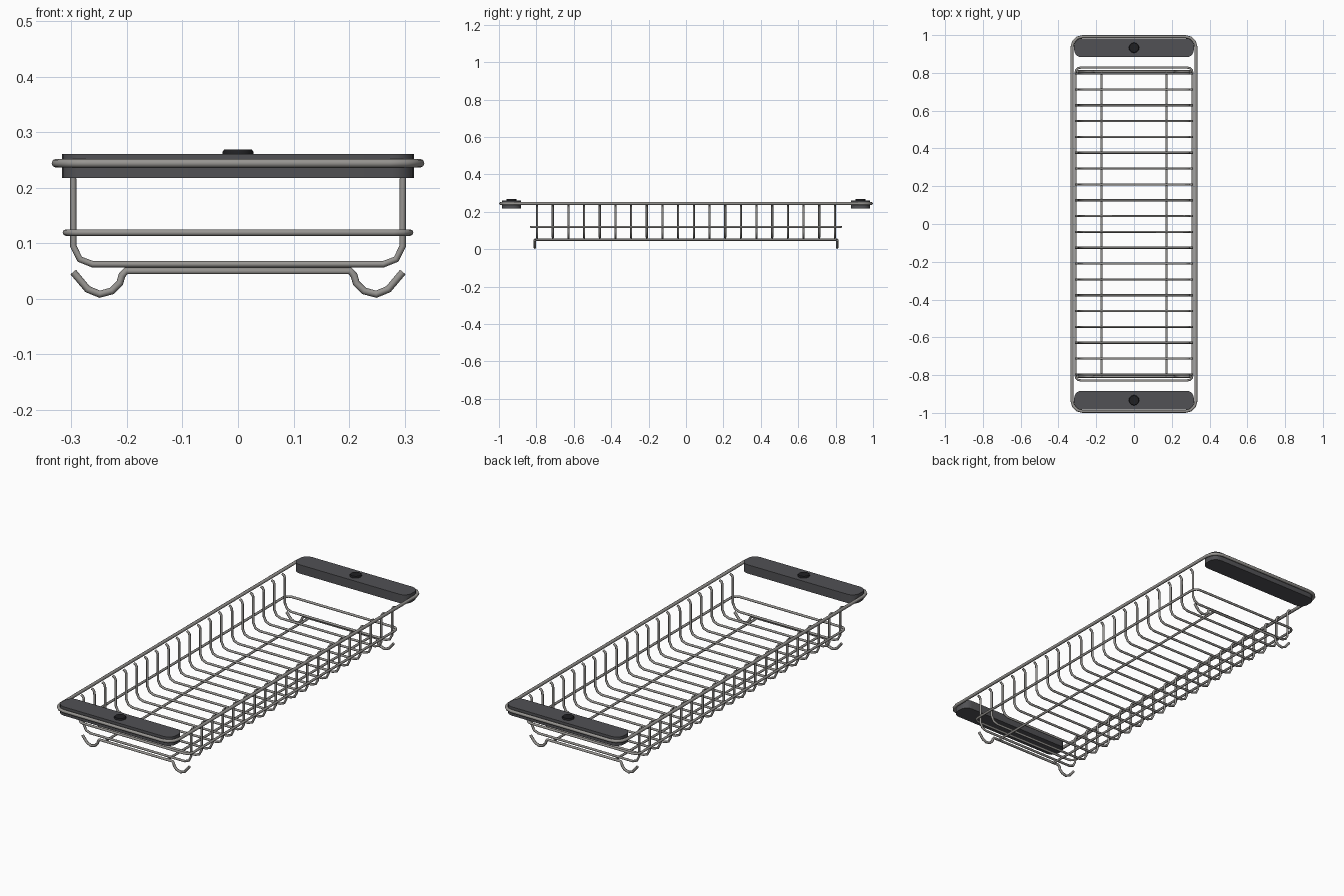
import bpy, bmesh
from math import sin, cos, pi, radians

cube = bpy.data.objects.get("Cube")
if cube:
    bpy.data.objects.remove(cube)


def material(name, value):
    m = bpy.data.materials.new(name)
    m.use_nodes = True
    m.diffuse_color = (*value, 1)
    bsdf = next(n for n in m.node_tree.nodes if n.type == 'BSDF_PRINCIPLED')
    bsdf.inputs["Base Color"].default_value = (*value, 1)
    return m


STEEL = material("steel", (0.31, 0.3, 0.285))
GREY = material("dark grey plastic", (0.083, 0.083, 0.09))
BLACK = material("black rubber", (0.014, 0.014, 0.016))


def finish(obj, mat, angle=50):
    obj.data.materials.clear()
    obj.data.materials.append(mat)
    bpy.ops.object.select_all(action='DESELECT')
    obj.select_set(True)
    bpy.context.view_layer.objects.active = obj
    bpy.ops.object.shade_smooth_by_angle(angle=radians(angle))


def wires(name, paths, radius, closed=False):
    """Round wire swept along each path."""
    cu = bpy.data.curves.new(name, 'CURVE')
    cu.dimensions = '3D'
    cu.bevel_depth = radius
    cu.bevel_resolution = 2
    cu.use_fill_caps = True
    for path in paths:
        sp = cu.splines.new('POLY')
        sp.points.add(len(path) - 1)
        for p, co in zip(sp.points, path):
            p.co = (*co, 1)
        sp.use_cyclic_u = closed
    obj = bpy.data.objects.new(name, cu)
    bpy.context.collection.objects.link(obj)
    bpy.ops.object.select_all(action='DESELECT')
    obj.select_set(True)
    bpy.context.view_layer.objects.active = obj
    bpy.ops.object.convert(target='MESH')
    finish(bpy.context.object, STEEL)


def rounded_rect(hx, hy, r, z, steps=3, cy=0):
    pts = []
    for k, (sx, sy) in enumerate([(1, 1), (-1, 1), (-1, -1), (1, -1)]):
        for i in range(steps + 1):
            a = (k + i / steps) * pi / 2
            pts.append((sx * (hx - r) + r * cos(a), cy + sy * (hy - r) + r * sin(a), z))
    return pts


def solid(name, loops, mat):
    """Closed solid through stacked outlines, bottom to top."""
    bm = bmesh.new()
    rings = [[bm.verts.new(p) for p in loop] for loop in loops]
    n = len(rings[0])
    bm.faces.new(rings[0][::-1])
    bm.faces.new(rings[-1])
    for a, b in zip(rings, rings[1:]):
        for i in range(n):
            j = (i + 1) % n
            bm.faces.new((a[i], a[j], b[j], b[i]))
    me = bpy.data.meshes.new(name)
    bm.to_mesh(me)
    bm.free()
    obj = bpy.data.objects.new(name, me)
    bpy.context.collection.objects.link(obj)
    finish(obj, mat, 35)


def mirrored(half, y):
    """Left half of an (x, z) path, continued symmetrically to the right."""
    full = [(-x, z) for x, z in half] + [(x, z) for x, z in reversed(half)]
    return [(x, y, z) for x, z in full]


# Horizontal frames
wires("top_rim", [rounded_rect(0.328, 0.992, 0.055, 0.244)], 0.008, True)
wires("middle_ring", [rounded_rect(0.31, 0.829, 0.03, 0.119)], 0.006, True)

# Basket ribs, their tips curled outward just inside the rim
rib = [(0.312, 0.24), (0.303, 0.235), (0.298, 0.226), (0.297, 0.214),
       (0.297, 0.095), (0.285, 0.071), (0.262, 0.062)]
COUNT = 20
wires("basket_ribs", [mirrored(rib, -0.796 + 1.592 * i / (COUNT - 1)) for i in range(COUNT)], 0.0058)

# Lengthwise wires under the floor
wires("floor_runners", [[(x, -0.808, 0.05), (x, 0.808, 0.05)] for x in (-0.172, 0.172)], 0.0058)

# End wires with curled feet
foot = [(0.297, 0.048), (0.271, 0.017), (0.249, 0.008), (0.227, 0.014),
        (0.213, 0.028), (0.209, 0.042), (0.202, 0.05)]
wires("curled_feet", [mirrored(foot, y) for y in (-0.808, 0.808)], 0.0065)

# Handles with a button on each
for label, s in (("front", -1), ("back", 1)):
    cy = s * 0.933
    solid(label + "_handle", [rounded_rect(0.317, 0.05, 0.04, z, 5, cy) for z in (0.217, 0.261)], GREY)
    solid(label + "_button",
          [[(r * cos(i * pi / 6), cy + r * sin(i * pi / 6), z) for i in range(12)]
           for r, z in ((0.028, 0.26), (0.028, 0.264), (0.025, 0.269))], BLACK)
